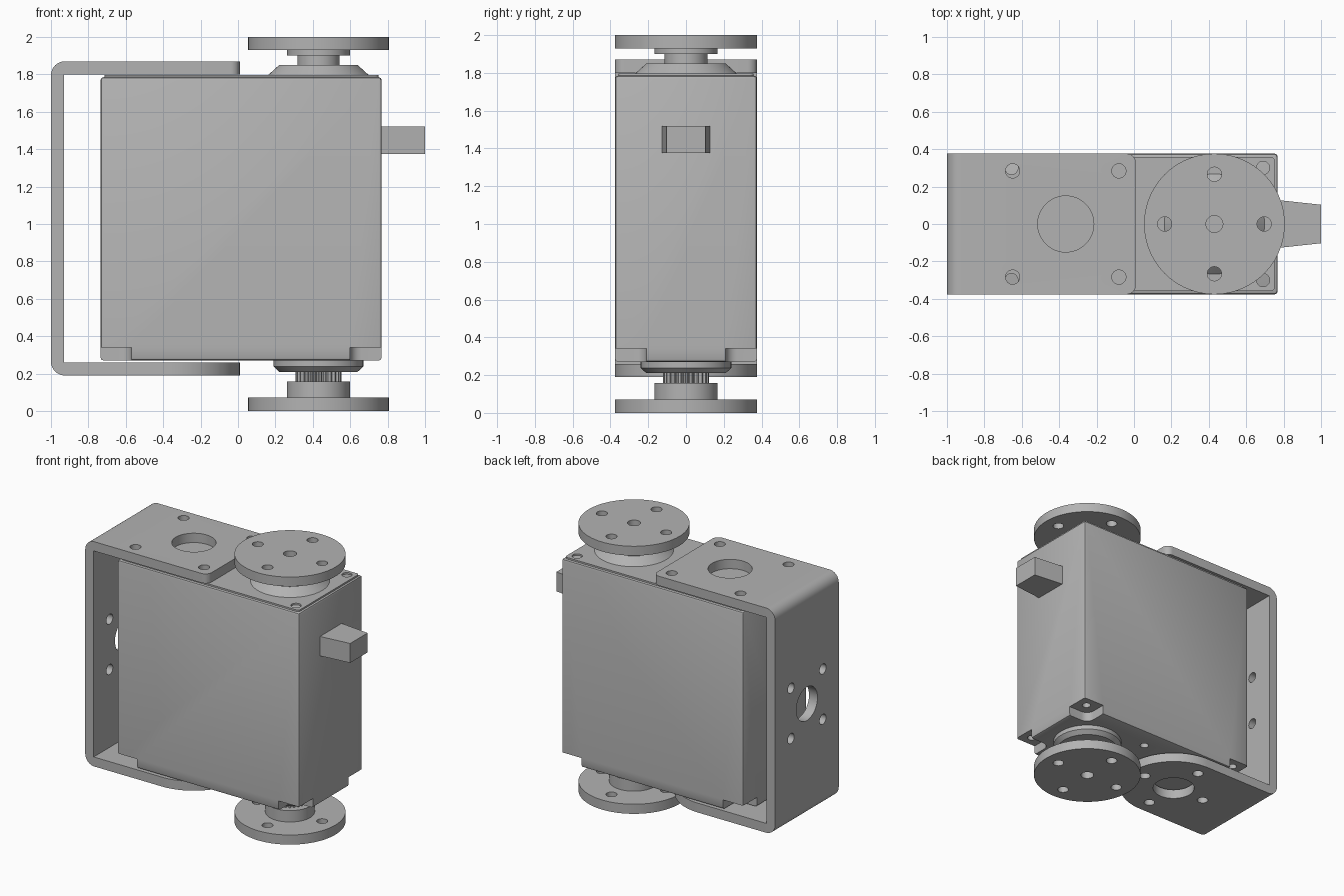
import bpy, bmesh, math
from mathutils import Matrix, Vector

cube = bpy.data.objects.get("Cube")
if cube:
    bpy.data.objects.remove(cube, do_unlink=True)

grey = bpy.data.materials.new("plain grey")
grey.use_nodes = True
GREY = (0.45, 0.45, 0.45, 1)
grey.diffuse_color = GREY
grey.node_tree.nodes["Principled BSDF"].inputs["Base Color"].default_value = GREY

AXIS = 0.43      # output shaft position along x
PIVOT = -0.365   # bracket hole centre along x
HALF = 0.376     # half depth of the whole unit


def add_object(name, bm):
    bmesh.ops.recalc_face_normals(bm, faces=bm.faces)
    mesh = bpy.data.meshes.new(name)
    bm.to_mesh(mesh)
    bm.free()
    obj = bpy.data.objects.new(name, mesh)
    bpy.context.collection.objects.link(obj)
    mesh.materials.append(grey)
    return obj


def add_prism(bm, outline, low, high, frame=Matrix()):
    """Extrude a flat outline from low to high along the frame's z axis."""
    base = [bm.verts.new(frame @ Vector((x, y, low))) for x, y in outline]
    top = [bm.verts.new(frame @ Vector((x, y, high))) for x, y in outline]
    bm.faces.new(base[::-1])
    bm.faces.new(top)
    n = len(base)
    for i in range(n):
        j = (i + 1) % n
        bm.faces.new((base[i], base[j], top[j], top[i]))


def arc(cx, cy, r, start, end, steps):
    angles = [math.radians(start + (end - start) * i / steps) for i in range(steps + 1)]
    return [(cx + r * math.cos(a), cy + r * math.sin(a)) for a in angles]


def circle(cx, cy, r, n=32):
    return arc(cx, cy, r, 0, 360, n)[:-1]


def rounded_rect(x0, x1, y0, y1, r):
    return (arc(x1 - r, y1 - r, r, 0, 90, 6) + arc(x0 + r, y1 - r, r, 90, 180, 6)
            + arc(x0 + r, y0 + r, r, 180, 270, 6) + arc(x1 - r, y0 + r, r, 270, 360, 6))


def lathe(name, profile, segments=64):
    """Turn an (r, z) profile about the shaft axis; both ends are capped."""
    bm = bmesh.new()
    rings = [[bm.verts.new((x, y, z)) for x, y in circle(AXIS, 0, r, segments)]
             for r, z in profile]
    bm.faces.new(rings[0])
    bm.faces.new(rings[-1])
    for a, b in zip(rings, rings[1:]):
        for i in range(segments):
            j = (i + 1) % segments
            bm.faces.new((a[i], a[j], b[j], b[i]))
    return add_object(name, bm)


def bake(obj):
    deps = bpy.context.evaluated_depsgraph_get()
    mesh = bpy.data.meshes.new_from_object(obj.evaluated_get(deps))
    obj.modifiers.clear()
    obj.data = mesh


def carve(obj, cuts):
    """Subtract prisms given as (outline, low, high[, frame])."""
    for cut in cuts:
        bm = bmesh.new()
        add_prism(bm, *cut)
        cutter = add_object("cutter", bm)
        cutter.hide_render = True
        mod = obj.modifiers.new("cut", "BOOLEAN")
        mod.operation = "DIFFERENCE"
        mod.solver = "EXACT"
        mod.object = cutter
        bake(obj)
        bpy.data.objects.remove(cutter, do_unlink=True)


def soften(obj, width):
    mod = obj.modifiers.new("bevel", "BEVEL")
    mod.width = width
    mod.segments = 2
    bake(obj)


def cross_holes(cx, cy, turn=0):
    """Four small holes on the standard bolt circle."""
    return [circle(x, y, 0.038, 24) for x, y in arc(cx, cy, 0.266, turn, turn + 270, 3)]


# Case with softened edges, open bottom corners and screw holes
bm = bmesh.new()
add_prism(bm, [(-0.735, -HALF), (0.768, -HALF), (0.768, HALF), (-0.735, HALF)], 0.27, 1.785)
case = add_object("case", bm)
soften(case, 0.016)
cuts = []
for s in (-1, 1):
    y0, y1 = sorted((s * 0.21, s * 0.5))
    for x0, x1, hole_x in ((-0.9, -0.57, -0.655), (0.6, 0.9, 0.69)):
        cuts.append((rounded_rect(x0, x1, y0, y1, 0.06), 0.2, 0.34))
        cuts.append((circle(hole_x, s * 0.3, 0.03, 20), 0.3, 0.42))
    cuts.append((circle(0.09, s * 0.22, 0.03, 20), 0.2, 0.33))
carve(case, cuts)

# Lid with four screw holes
bm = bmesh.new()
add_prism(bm, rounded_rect(-0.715, 0.752, -0.358, 0.358, 0.02), 1.77, 1.797)
lid = add_object("lid", bm)
carve(lid, [(circle(x, s * 0.3, 0.035, 24), 1.78, 1.85) for x in (-0.655, 0.69) for s in (-1, 1)])

# Cable plug, tapering outward
bm = bmesh.new()
add_prism(bm, [(0.75, -0.13), (1.0, -0.103), (1.0, 0.103), (0.75, 0.13)], 1.375, 1.52)
add_object("cable_plug", bm)

# Bearing boss and idler shaft on top, collar below
lathe("top_boss", [(0.268, 1.785), (0.268, 1.797), (0.21, 1.85)])
lathe("idler_shaft", [(0.113, 1.84), (0.113, 1.91)])
lathe("bottom_collar", [(0.21, 0.21), (0.24, 0.238), (0.24, 0.28)])

# Toothed output shaft
bm = bmesh.new()
teeth = 25
outline = []
for i in range(teeth * 4):
    r = 0.123 if i % 4 < 2 else 0.105
    a = math.tau * i / (teeth * 4)
    outline.append((AXIS + r * math.cos(a), r * math.sin(a)))
add_prism(bm, outline, 0.14, 0.22)
add_object("toothed_shaft", bm)

# Round horns with hubs
bottom_horn = lathe("bottom_horn", [(HALF, 0), (HALF, 0.072), (0.168, 0.072), (0.168, 0.157)], 96)
top_horn = lathe("top_horn", [(0.168, 1.9), (0.168, 1.93), (HALF, 1.93), (HALF, 2.0)], 96)
for horn, low, high, blind_low, blind_high in ((bottom_horn, -0.1, 0.2, -0.1, 0.1),
                                               (top_horn, 1.8, 2.1, 1.92, 2.1)):
    cuts = [(hole, low, high) for hole in cross_holes(AXIS, 0)]
    cuts.append((circle(AXIS, 0, 0.045), blind_low, blind_high))
    carve(horn, cuts)

# U bracket: side profile swept through the depth
END, BACK, WALL = 0.01, -1.0, 0.07
LOW, HIGH, R = 0.19, 1.87, 0.075
profile = [(END, HIGH)] + arc(BACK + R, HIGH - R, R, 90, 180, 8)
profile += arc(BACK + R, LOW + R, R, 180, 270, 8)
profile += [(END, LOW), (END, LOW + WALL), (BACK + WALL, LOW + WALL),
            (BACK + WALL, HIGH - WALL), (END, HIGH - WALL)]
side_frame = Matrix(((1, 0, 0, 0), (0, 0, -1, 0), (0, 1, 0, 0), (0, 0, 0, 1)))
bm = bmesh.new()
add_prism(bm, profile, -HALF, HALF, side_frame)
bracket = add_object("bracket", bm)


def corner_trim(r, s, steps):
    """Outline outside a rounded arm corner on side s."""
    pts = [(0.1, HALF - r)] + arc(END - r, HALF - r, r, 0, 90, steps)
    pts += [(END - r, 0.5), (0.1, 0.5)]
    return [(x, s * y) for x, y in pts]


top_span, bottom_span = (1.6, 2.0), (0.1, 0.4)
cuts = [(circle(PIVOT, 0, 0.15, 48), *top_span), (circle(PIVOT, 0, 0.145, 48), *bottom_span)]
cuts += [(hole, *bottom_span) for hole in cross_holes(PIVOT, 0)]
for s in (-1, 1):
    cuts.append((corner_trim(0.05, s, 8), *top_span))
    cuts.append((corner_trim(HALF - 0.001, s, 24), *bottom_span))
    cuts += [(circle(PIVOT + d, s * 0.284, 0.038, 24), *top_span) for d in (-0.284, 0.284)]
# Holes through the back web, drilled along x
web_frame = Matrix(((0, 0, 1, 0), (1, 0, 0, 0), (0, 1, 0, 0), (0, 0, 0, 1)))
for hole in cross_holes(0, 1.03, 45) + [circle(0, 1.03, 0.125, 48)]:
    cuts.append((hole, -1.1, -0.85, web_frame))
carve(bracket, cuts)

# Smooth the curved walls, keep the edges crisp
for obj in list(bpy.context.collection.objects):
    if obj.type == "MESH" and obj.data.materials and obj.data.materials[0] == grey:
        bpy.ops.object.select_all(action="DESELECT")
        obj.select_set(True)
        bpy.context.view_layer.objects.active = obj
        bpy.ops.object.shade_smooth_by_angle(angle=math.radians(30))
